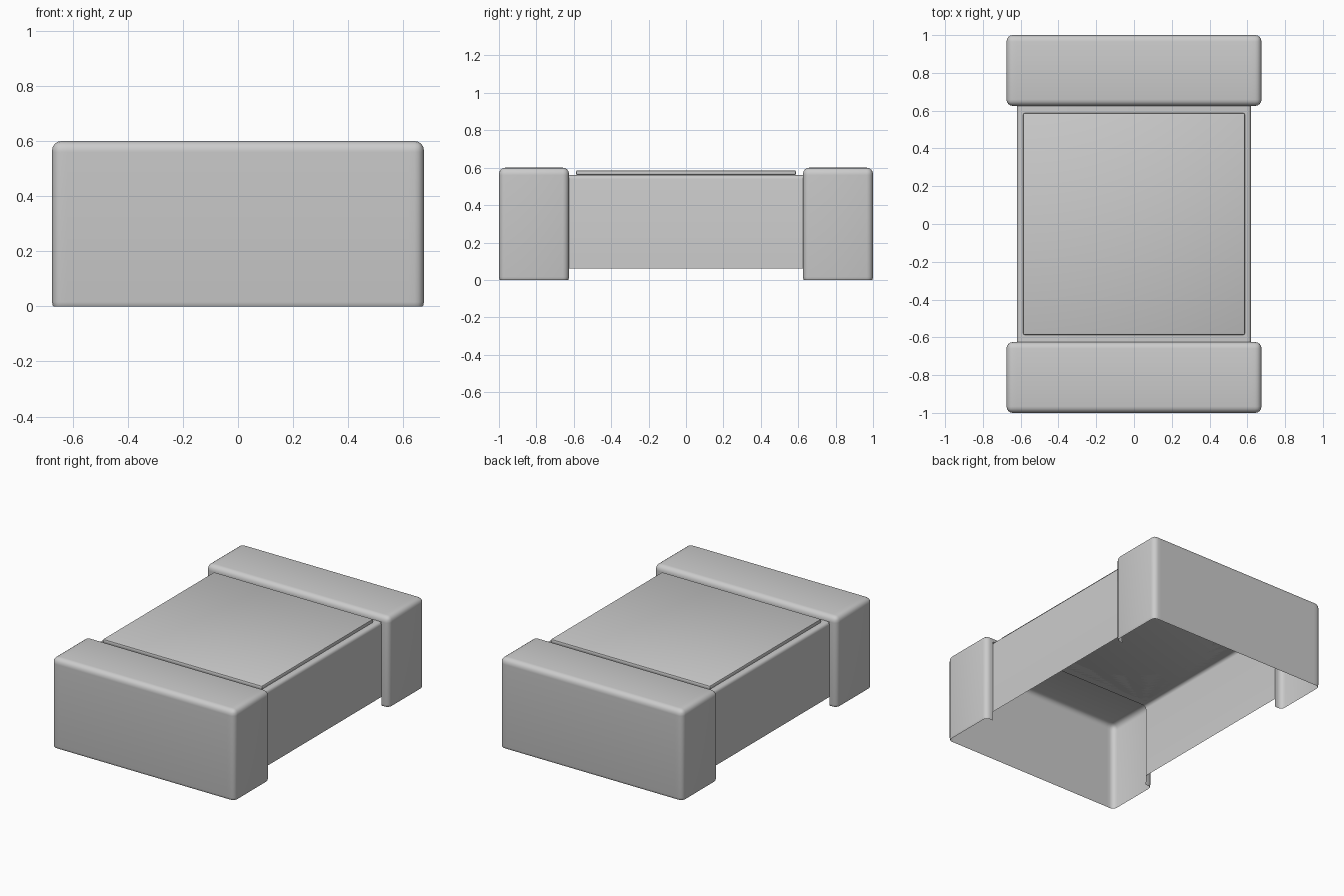
import bpy, bmesh, math
from mathutils import Vector

if "Cube" in bpy.data.objects:
    bpy.data.objects.remove(bpy.data.objects["Cube"])

BODY_X, BODY_TOP, JOIN_Y = 0.62, 0.56, 0.625


def finish(bm, name):
    bmesh.ops.remove_doubles(bm, verts=bm.verts, dist=0.0002)
    bmesh.ops.recalc_face_normals(bm, faces=bm.faces)
    me = bpy.data.meshes.new(name)
    bm.to_mesh(me)
    bm.free()
    ob = bpy.data.objects.new(name, me)
    bpy.context.collection.objects.link(ob)
    bpy.ops.object.select_all(action='DESELECT')
    ob.select_set(True)
    bpy.context.view_layer.objects.active = ob
    bpy.ops.object.shade_smooth_by_angle(angle=math.radians(35))
    return ob


def rounded_box(lo, hi, radius, segments):
    bm = bmesh.new()
    bmesh.ops.create_cube(bm, size=1)
    for v in bm.verts:
        v.co = Vector([(a + b) / 2 + c * (b - a) for a, b, c in zip(lo, hi, v.co)])
    bmesh.ops.bevel(bm, geom=bm.edges[:], offset=radius, segments=segments,
                    profile=0.5, affect='EDGES')
    return bm


def cut(bm, co, no, clear=False):
    bmesh.ops.bisect_plane(bm, geom=bm.verts[:] + bm.edges[:] + bm.faces[:],
                           plane_co=co, plane_no=no, clear_outer=clear)


# Hollow end caps, open below and open where they meet the body
for name, s in (("front_end_cap", -1), ("back_end_cap", 1)):
    ys = sorted((s * JOIN_Y, s * 1.0))
    bm = rounded_box((-0.675, ys[0], -0.018), (0.675, ys[1], 0.6), 0.034, 4)
    cut(bm, (0, 0, 0), (0, 0, -1), True)
    for x in (-BODY_X, BODY_X):
        cut(bm, (x, 0, 0), (1, 0, 0))
    cut(bm, (0, 0, BODY_TOP), (0, 0, 1))
    opening = []
    for f in bm.faces:
        c = f.calc_center_median()
        if abs(c.x) < BODY_X and c.z < BODY_TOP and abs(c.y) < JOIN_Y + 0.033 \
                and -s * f.normal.y > 0.3:
            opening.append(f)
    bmesh.ops.delete(bm, geom=opening, context='FACES')
    finish(bm, name)

# Body shell: side walls with rounded top edges, open ends and bottom
bm = bmesh.new()
r = 0.02
section = [(BODY_X, 0.06)] + [
    (BODY_X - r + r * math.cos(a), BODY_TOP - r + r * math.sin(a))
    for a in (i * math.pi / 8 for i in range(5))]
for side in (-1, 1):
    rows = [[bm.verts.new((side * x, y, z)) for x, z in section]
            for y in (-JOIN_Y, JOIN_Y)]
    for i in range(len(section) - 1):
        bm.faces.new((rows[0][i], rows[0][i + 1], rows[1][i + 1], rows[1][i]))

# Body top with a shallow round boss under the plate
w = BODY_X - r
rect = [bm.verts.new((x, y, BODY_TOP)) for x, y in
        ((-w, -JOIN_Y), (w, -JOIN_Y), (w, JOIN_Y), (-w, JOIN_Y))]
n = 48
rings = [[bm.verts.new((rad * math.cos(2 * math.pi * i / n),
                        rad * math.sin(2 * math.pi * i / n), z)) for i in range(n)]
         for rad, z in ((0.5, BODY_TOP), (0.485, BODY_TOP + 0.015))]
edges = []
for loop in (rect, rings[0]):
    edges += [bm.edges.new((loop[i], loop[(i + 1) % len(loop)])) for i in range(len(loop))]
bmesh.ops.triangle_fill(bm, use_beauty=True, use_dissolve=False, edges=edges,
                        normal=(0, 0, 1))
for i in range(n):
    j = (i + 1) % n
    bm.faces.new((rings[0][i], rings[0][j], rings[1][j], rings[1][i]))
bm.faces.new(rings[1])
finish(bm, "body_shell")

# Thin square plate on top
bm = rounded_box((-0.587, -0.587, BODY_TOP), (0.587, 0.587, 0.586), 0.008, 2)
finish(bm, "top_plate")
